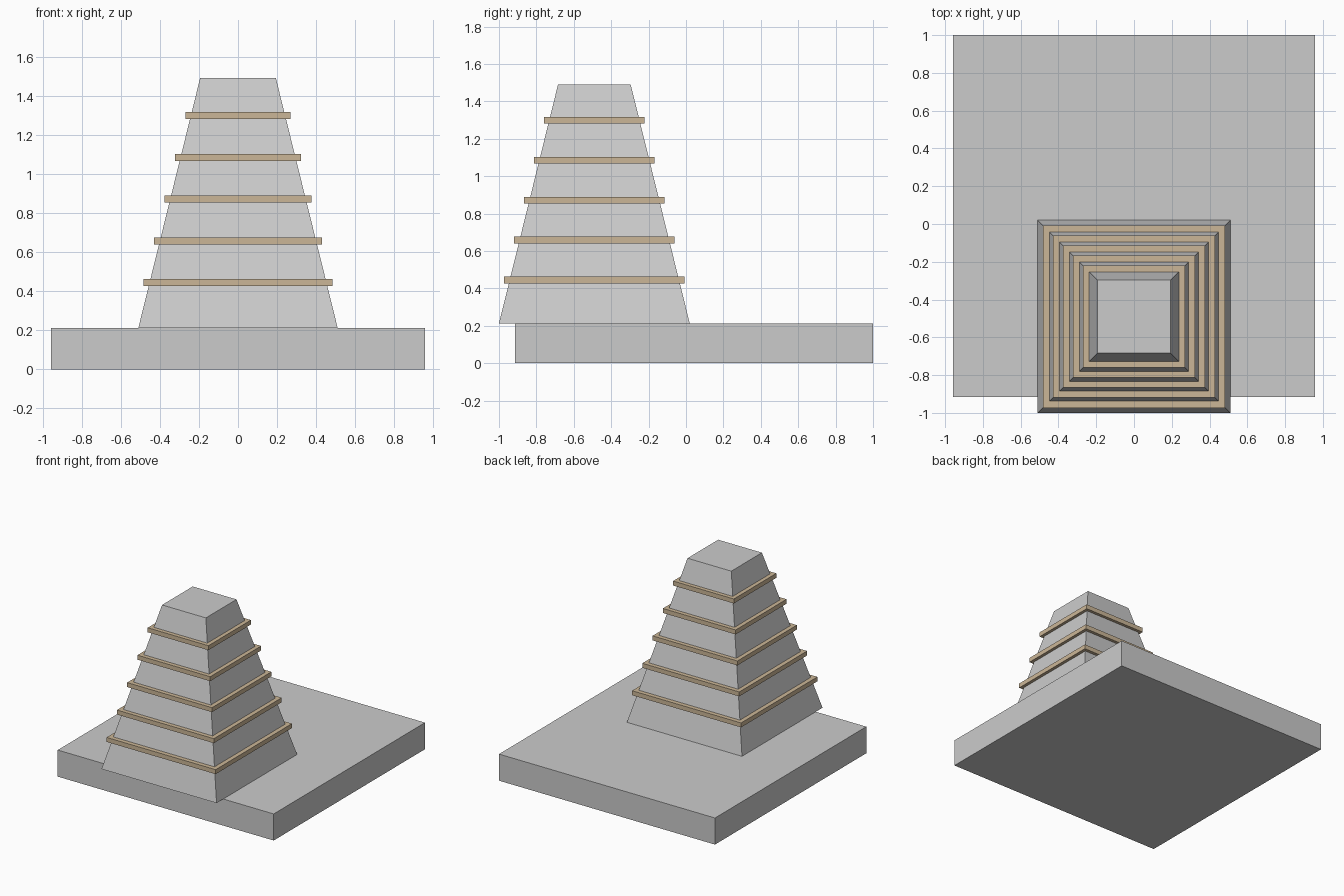
import bpy, math

if "Cube" in bpy.data.objects:
    bpy.data.objects.remove(bpy.data.objects["Cube"])

TOWER_Y = -0.49
BASE_H = 0.213

tan = bpy.data.materials.new("tan_band")
tan.diffuse_color = (0.60, 0.47, 0.31, 1)
tan.use_nodes = True
tan.node_tree.nodes["Principled BSDF"].inputs["Base Color"].default_value = tan.diffuse_color


def box(name, centre, size):
    bpy.ops.mesh.primitive_cube_add(size=1, location=centre)
    ob = bpy.context.object
    ob.name = name
    ob.scale = size
    bpy.ops.object.transform_apply(location=False, rotation=False, scale=True)
    return ob


# Square plinth
box("base_slab", (0, 0.0425, BASE_H / 2), (1.914, 1.915, BASE_H))

# Tapered square tower, overhanging the front of the plinth
top = 1.491
bpy.ops.mesh.primitive_cone_add(
    vertices=4, radius1=0.51 * math.sqrt(2), radius2=0.194 * math.sqrt(2),
    depth=top - BASE_H, location=(0, TOWER_Y, (top + BASE_H) / 2),
    rotation=(0, 0, math.pi / 4))
tower = bpy.context.object
tower.name = "tapered_tower"
bpy.ops.object.transform_apply(location=False, rotation=True, scale=False)

# Evenly spaced bands, shrinking with height
for i in range(5):
    width = 2 * (0.483 - 0.0535 * i)
    band = box(f"band_{i + 1}", (0, TOWER_Y, 0.445 + 0.2135 * i), (width, width, 0.036))
    band.data.materials.append(tan)
